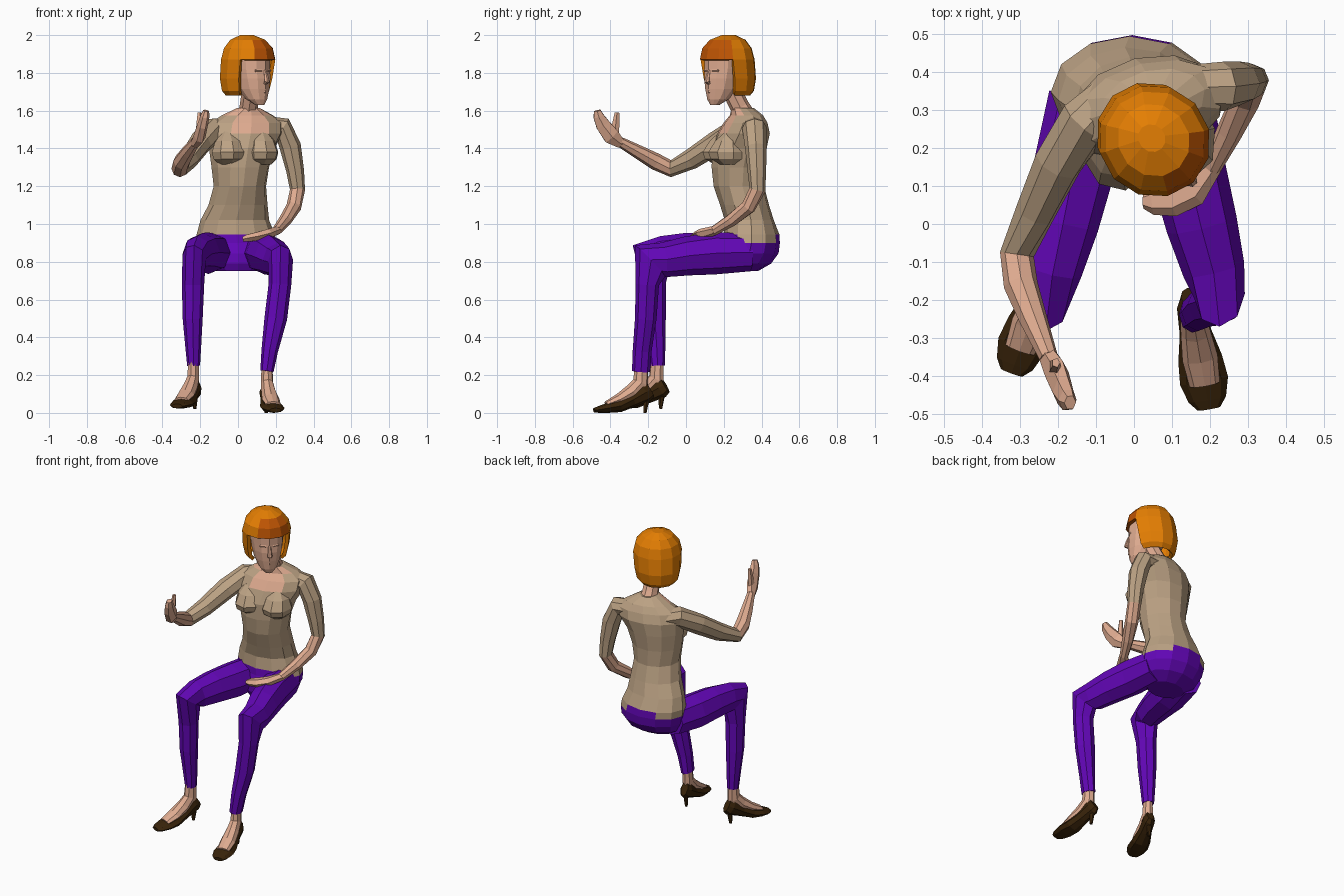
import bpy, bmesh, math
from mathutils import Vector as V

def material(name, r, g, b):
    m = bpy.data.materials.new(name)
    m.diffuse_color = (r, g, b, 1)
    return m

SKIN = material("skin", 0.74, 0.41, 0.28)
SHIRT = material("tan shirt", 0.50, 0.36, 0.23)
PURPLE = material("purple trousers", 0.125, 0.002, 0.48)
HAIR = material("orange hair", 0.78, 0.21, 0.001)
FRINGE = material("dark orange hair", 0.52, 0.09, 0.001)
SHOE = material("dark brown shoe", 0.04, 0.017, 0.003)

def loft(name, rings, n, mats, pick=None, keep=None, thick=0):
    """Skin rings of (centre, half-axis U, half-axis W); pick(segment, face) gives the material slot."""
    bm = bmesh.new()
    loops = []
    for c, u, w in rings:
        loops.append([bm.verts.new(c + u * math.cos(2 * math.pi * k / n) + w * math.sin(2 * math.pi * k / n))
                      for k in range(n)])
    seg = {}
    for i in range(len(loops) - 1):
        for k in range(n):
            a, b = loops[i], loops[i + 1]
            j = (k + 1) % n
            seg[bm.faces.new((a[k], a[j], b[j], b[k]))] = i
    seg[bm.faces.new(loops[0][::-1])] = 0
    seg[bm.faces.new(loops[-1])] = len(loops) - 2
    bmesh.ops.recalc_face_normals(bm, faces=bm.faces[:])
    bm.normal_update()
    for f, i in seg.items():
        f.material_index = pick(i, f) if pick else 0
    if keep:
        bmesh.ops.delete(bm, geom=[f for f in bm.faces if not keep(f)], context='FACES')
    me = bpy.data.meshes.new(name)
    bm.to_mesh(me)
    bm.free()
    for m in mats:
        me.materials.append(m)
    ob = bpy.data.objects.new(name, me)
    bpy.context.collection.objects.link(ob)
    if thick:
        s = ob.modifiers.new("thickness", 'SOLIDIFY')
        s.thickness, s.offset = thick, -1
    return ob

def tube(name, pts, n, mats, ref=(1, 0, 0), pick=None):
    """Limb along points (x, y, z, half width near ref, half width across)."""
    rings = []
    P = [V(p[:3]) for p in pts]
    for i, p in enumerate(pts):
        t = V()
        if i > 0:
            t += (P[i] - P[i - 1]).normalized()
        if i < len(P) - 1:
            t += (P[i + 1] - P[i]).normalized()
        t.normalize()
        u = V(ref) - V(ref).dot(t) * t
        u.normalize()
        rings.append((P[i], u * p[3], t.cross(u) * p[4]))
    return loft(name, rings, n, mats, pick)

# torso: (z, x, y, half width, half depth, yaw in degrees)
body = [(.75, 0, .29, .12, .09, 0), (.79, 0, .315, .18, .135, 0), (.845, 0, .335, .205, .155, 0),
        (.90, -.005, .347, .21, .15, 0), (.945, -.012, .347, .207, .147, 0), (1.02, -.017, .335, .182, .13, 3),
        (1.1, 0, .31, .157, .13, 5), (1.2, .01, .28, .14, .135, 8), (1.3, .012, .275, .155, .142, 11),
        (1.4, .02, .283, .178, .147, 13), (1.48, .035, .305, .207, .135, 14), (1.535, .045, .315, .2, .11, 14),
        (1.575, .05, .32, .14, .085, 14), (1.615, .055, .3, .06, .06, 14)]
rings = []
for z, x, y, a, b, yaw in body:
    r = math.radians(yaw)
    rings.append((V((x, y, z)), V((math.cos(r), math.sin(r), 0)) * a, V((-math.sin(r), math.cos(r), 0)) * b))

def torso_colour(i, f):
    c = f.calc_center_median()
    if i < 3 or (i == 3 and (c.y < .27 or (c.y > .4 and abs(c.x) < .12))):
        return 1
    neckline = {10: .06, 11: .1, 12: .12}.get(i, 0)
    return 2 if c.y < .3 and abs(c.x - .07) < neckline else 0
loft("torso", rings, 12, [SHIRT, PURPLE, SKIN], torso_colour)

# bust: teardrops with a ledge underneath
for side, x, y in (("right", -.06, .17), ("left", .115, .2)):
    loft(side + "_bust", [(V((x + .01, y + .03, z)), V((w, .25 * w, 0)), V((-.25 * d, d, 0)))
                          for z, w, d in ((1.49, .03, .02), (1.44, .07, .075), (1.38, .088, .112),
                                          (1.345, .08, .1), (1.315, .05, .05))], 8, [SHIRT])

# legs: hip, thigh, knee, shin, ankle
legs = {
    "left": [(.11, .34, .85, .095, .1), (.14, .15, .845, .1, .112), (.178, 0, .83, .094, .103),
             (.21, -.12, .81, .082, .092), (.225, -.19, .805, .067, .115), (.222, -.205, .68, .06, .062),
             (.2, -.213, .5, .06, .057), (.168, -.232, .33, .044, .05), (.153, -.238, .22, .035, .048)],
    "right": [(-.12, .33, .85, .105, .1), (-.157, .15, .845, .107, .11), (-.187, 0, .85, .094, .103),
              (-.215, -.12, .845, .079, .092), (-.232, -.185, .825, .063, .115), (-.238, -.17, .68, .059, .063),
              (-.24, -.165, .5, .053, .058), (-.237, -.155, .35, .042, .046), (-.235, -.15, .25, .034, .038)]}
for side, pts in legs.items():
    tube(side + "_leg", pts, 8, [PURPLE])

# feet in court shoes, built along a forward direction
def foot(side, x, y, dz, yaw):
    a = math.radians(yaw)
    fx, fy = math.sin(a), -math.cos(a)
    ref = (math.cos(a), math.sin(a), 0)
    def place(pts):
        return [(x + fx * f, y + fy * f, z + dz, w, h) for f, z, w, h in pts]
    tube(side + "_foot", place([(0, .25, .029, .036), (.005, .16, .033, .043), (.05, .112, .039, .043),
                                (.12, .072, .047, .031), (.19, .046, .04, .016)]), 8, [SKIN], ref)
    tube(side + "_shoe", place([(-.045, .125, .022, .045), (-.02, .11, .037, .055), (.05, .07, .042, .04),
                                (.12, .037, .058, .034), (.18, .027, .064, .027), (.23, .018, .05, .018),
                                (.255, .014, .03, .012)]), 8, [SHOE], ref)
    tube(side + "_heel", place([(-.022, .1, .028, .03), (-.024, .06, .015, .016), (-.018, 0, .009, .009)]),
         6, [SHOE], ref)

foot("left", .153, -.235, 0, 10)
foot("right", -.235, -.152, .022, -20)

# arms with three-quarter sleeves
tube("left_arm", [(.16, .36, 1.515, .06, .055), (.235, .362, 1.51, .065, .058), (.277, .37, 1.41, .058, .057),
                  (.303, .375, 1.28, .049, .047), (.315, .378, 1.18, .043, .04), (.295, .33, 1.09, .04, .04),
                  (.25, .24, 1.02, .035, .034), (.205, .15, .965, .027, .025)],
     8, [SHIRT, SKIN], (0, 1, 0), lambda i, f: int(i > 3))
tube("left_hand", [(.21, .155, .967, .026, .024), (.155, .09, .947, .045, .028), (.1, .065, .934, .046, .026),
                   (.05, .06, .925, .036, .022), (.025, .06, .92, .02, .014)], 6, [SKIN], (0, 1, 0))
tube("right_arm", [(-.06, .325, 1.5, .065, .055), (-.13, .268, 1.5, .07, .062), (-.2, .16, 1.43, .064, .062),
                   (-.26, .03, 1.345, .053, .055), (-.308, -.08, 1.293, .045, .045), (-.298, -.16, 1.33, .045, .045),
                   (-.265, -.25, 1.38, .037, .037), (-.225, -.35, 1.435, .025, .027)],
     8, [SHIRT, SKIN], (1, 0, 0), lambda i, f: int(i > 3))
tube("right_hand", [(-.227, -.345, 1.425, .025, .028), (-.203, -.395, 1.465, .032, .05), (-.187, -.44, 1.525, .028, .043),
                    (-.175, -.463, 1.57, .024, .032), (-.168, -.47, 1.6, .016, .02)], 6, [SKIN])
tube("right_thumb", [(-.21, -.38, 1.45, .018, .026), (-.208, -.373, 1.52, .016, .021), (-.205, -.365, 1.59, .011, .013)],
     5, [SKIN])

# neck
tube("neck", [(.053, .325, 1.55, .06, .058), (.057, .285, 1.62, .049, .052), (.07, .235, 1.72, .047, .05)], 8, [SKIN])

# head and hair are turned towards the left shoulder
F, S, O = V((.68, -.733, 0)), V((.733, .68, 0)), V((.055, .217, 0))
def head_rings(rows):
    return [(O + F * f + V((0, 0, z)), F * d, S * w) for z, f, w, d in rows]
def on_head(f, s, z):
    return tuple(O + F * f + S * s + V((0, 0, z)))

loft("head", head_rings([(1.63, .088, .024, .025), (1.66, .065, .055, .06), (1.715, .035, .08, .098),
                         (1.77, .022, .092, .115), (1.82, .015, .098, .117), (1.88, .01, .1, .122),
                         (1.94, 0, .07, .09)]), 12, [SKIN])
tube("nose", [on_head(.128, 0, 1.815) + (.008, .006), on_head(.14, 0, 1.775) + (.012, .011),
              on_head(.144, 0, 1.755) + (.016, .014), on_head(.13, 0, 1.743) + (.012, .006)], 6, [SKIN], S)
tube("lips", [on_head(.112, -.03, 1.7) + (.003, .003), on_head(.126, 0, 1.7) + (.01, .008),
              on_head(.112, .03, 1.7) + (.003, .003)], 6, [SKIN], (0, 0, 1))
for side, k in (("left", 1), ("right", -1)):
    tube(side + "_eyelid", [on_head(.126, k * .02, 1.812) + (.006, .004),
                            on_head(.113, k * .056, 1.812) + (.006, .004)], 4, [SKIN], (0, 0, 1))

# bob haircut, open around the face, with a darker fringe swept to the left
def bob(f):
    c = f.calc_center_median()
    return not (c.z < 1.86 and (c - O).dot(F) > .045) and c.z > 1.69
def hair_colour(i, f):
    c = f.calc_center_median()
    d = (c - O).xy.normalized()
    return int(1.865 < c.z < 1.98 and d.dot((F + S * .4).xy.normalized()) > .7)
loft("hair", head_rings([(1.68, -.025, .103, .108), (1.705, -.022, .126, .132), (1.77, -.018, .14, .146),
                         (1.87, -.002, .146, .15), (1.93, 0, .131, .136), (1.975, -.005, .093, .099),
                         (2.0, -.012, .035, .038)]),
     12, [HAIR, FRINGE], hair_colour, bob, .022)
